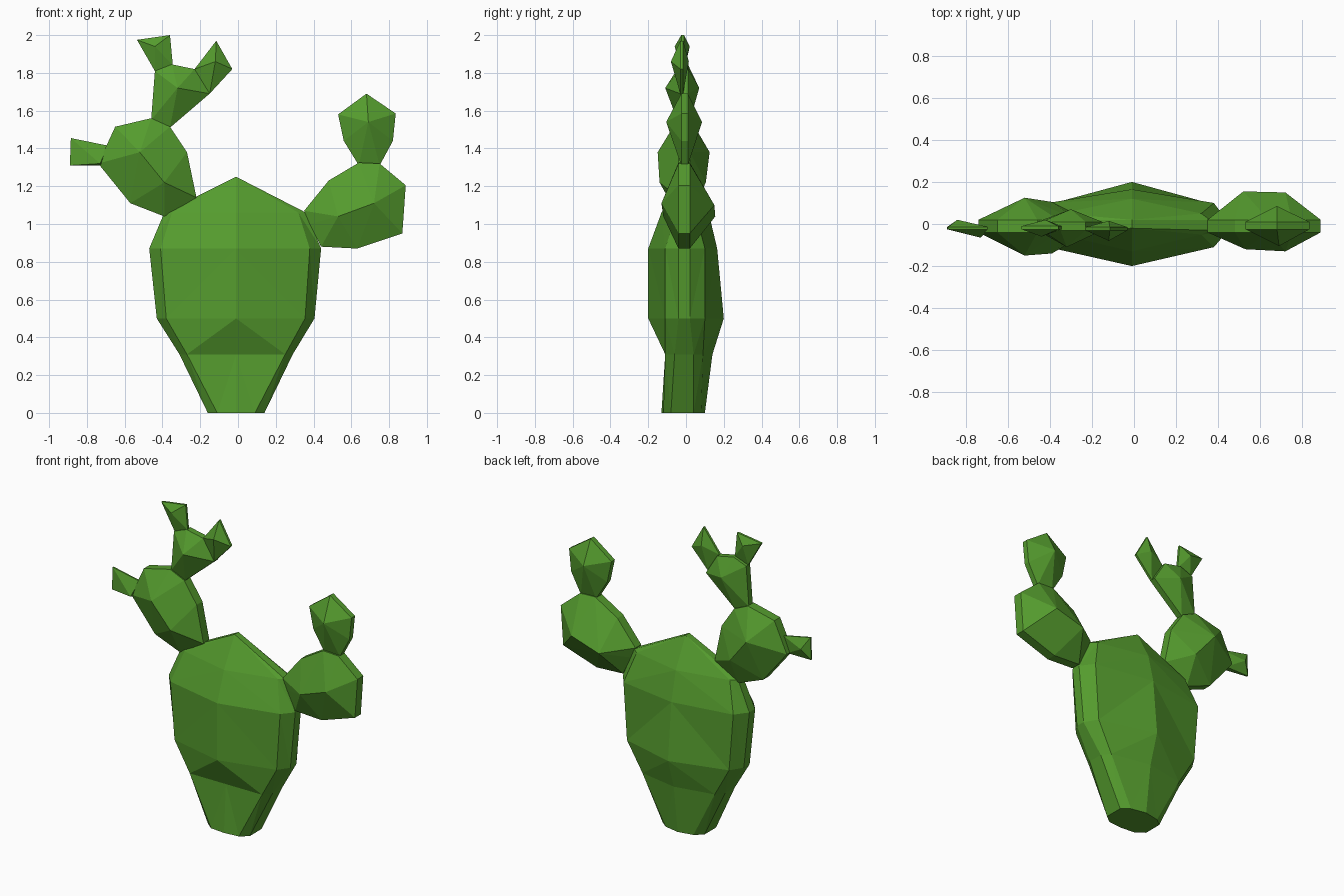
import bpy, bmesh

green = bpy.data.materials.new("cactus green")
green.diffuse_color = (0.09, 0.33, 0.027, 1)


def finish(name, bm):
    bmesh.ops.recalc_face_normals(bm, faces=bm.faces)
    mesh = bpy.data.meshes.new(name)
    bm.to_mesh(mesh)
    bm.free()
    mesh.materials.append(green)
    obj = bpy.data.objects.new(name, mesh)
    bpy.context.collection.objects.link(obj)
    return obj


def pad(name, outline, rim, bulges):
    """Flat faceted pad: x-z outline with a thin rim, hulled with front/back bulge points."""
    bm = bmesh.new()
    for x, z in outline:
        for y in rim:
            bm.verts.new((x, y, z))
    for p in bulges:
        bm.verts.new(p)
    res = bmesh.ops.convex_hull(bm, input=bm.verts[:])
    loose = {v for v in res["geom_interior"] + res["geom_unused"]
             if isinstance(v, bmesh.types.BMVert)}
    bmesh.ops.delete(bm, geom=list(loose), context='VERTS')
    return finish(name, bm)


def trunk(name, levels):
    """Loft of ten-sided rings: z, left, right, shoulder inset, front/back depths, rim."""
    bm = bmesh.new()
    rings = []
    for z, l, r, inset, fc, fs, bc, bs, r0, r1 in levels:
        sl, sr, c = l + inset, r - inset, -0.01
        pts = [(l, r0), (sl, fs), (c, fc), (sr, fs), (r, r0),
               (r, r1), (sr, bs), (c, bc), (sl, bs), (l, r1)]
        rings.append([bm.verts.new((x, y, z)) for x, y in pts])
    for a, b in zip(rings, rings[1:]):
        for i in range(10):
            j = (i + 1) % 10
            # split each quad so the facets fan out from the centre ridge
            if i in (0, 1, 5, 6):
                bm.faces.new((a[i], a[j], b[j]))
                bm.faces.new((a[i], b[j], b[i]))
            else:
                bm.faces.new((a[i], a[j], b[i]))
                bm.faces.new((a[j], b[j], b[i]))
    bm.faces.new(rings[0])
    bm.faces.new(rings[-1])
    bmesh.ops.remove_doubles(bm, verts=bm.verts[:], dist=0.001)
    return finish(name, bm)


# main body
trunk("trunk", [
    (0.00, -0.16, 0.14, 0.05, -0.13, -0.12, 0.10, 0.08, -0.08, 0.04),
    (0.31, -0.31, 0.29, 0.04, -0.11, -0.11, 0.14, 0.09, -0.06, 0.04),
    (0.50, -0.43, 0.405, 0.05, -0.20, -0.11, 0.20, 0.10, -0.04, 0.02),
    (0.87, -0.47, 0.44, 0.06, -0.20, -0.11, 0.165, 0.10, -0.04, 0.02),
    (1.06, -0.39, 0.36, 0.04, -0.13, -0.05, 0.12, 0.05, -0.03, 0.02),
    (1.25, -0.01, -0.01, 0.00, -0.02, -0.02, 0.02, 0.02, -0.02, 0.02),
])

# left branch
pad("left_pad",
    [(-0.39, 1.04), (-0.22, 1.14), (-0.27, 1.38), (-0.36, 1.515),
     (-0.46, 1.56), (-0.65, 1.515), (-0.74, 1.32), (-0.57, 1.11)],
    (-0.04, 0.02),
    [(-0.52, -0.15, 1.38), (-0.39, -0.14, 1.22),
     (-0.52, 0.125, 1.38), (-0.39, 0.105, 1.22)])
pad("left_side_bud",
    [(-0.72, 1.31), (-0.69, 1.415), (-0.885, 1.455), (-0.89, 1.31)],
    (-0.025, -0.015),
    [(-0.73, -0.065, 1.32), (-0.84, 0.02, 1.38)])
pad("left_upper_pad",
    [(-0.46, 1.55), (-0.36, 1.51), (-0.15, 1.69), (-0.23, 1.82),
     (-0.35, 1.845), (-0.44, 1.81)],
    (-0.03, 0.01),
    [(-0.32, -0.11, 1.72), (-0.30, 0.07, 1.72)])
pad("left_top_bud",
    [(-0.44, 1.81), (-0.345, 1.84), (-0.36, 2.0), (-0.535, 1.975)],
    (-0.025, -0.01),
    [(-0.44, -0.06, 1.94), (-0.42, 0.02, 1.94)])
pad("left_inner_bud",
    [(-0.23, 1.82), (-0.15, 1.69), (-0.03, 1.82), (-0.115, 1.97)],
    (-0.03, -0.015),
    [(-0.12, -0.08, 1.86), (-0.12, 0.015, 1.86)])

# right branch
pad("right_pad",
    [(0.35, 1.07), (0.38, 1.0), (0.44, 0.88), (0.63, 0.87), (0.87, 0.95),
     (0.888, 1.205), (0.75, 1.32), (0.64, 1.325), (0.48, 1.23)],
    (-0.04, 0.02),
    [(0.53, -0.12, 1.04), (0.72, -0.13, 1.11),
     (0.52, 0.155, 1.04), (0.72, 0.15, 1.10)])
pad("right_top_pad",
    [(0.64, 1.31), (0.75, 1.31), (0.82, 1.44), (0.835, 1.585),
     (0.68, 1.69), (0.53, 1.58), (0.56, 1.44)],
    (-0.025, 0.01),
    [(0.69, -0.105, 1.54), (0.68, 0.085, 1.54)])
